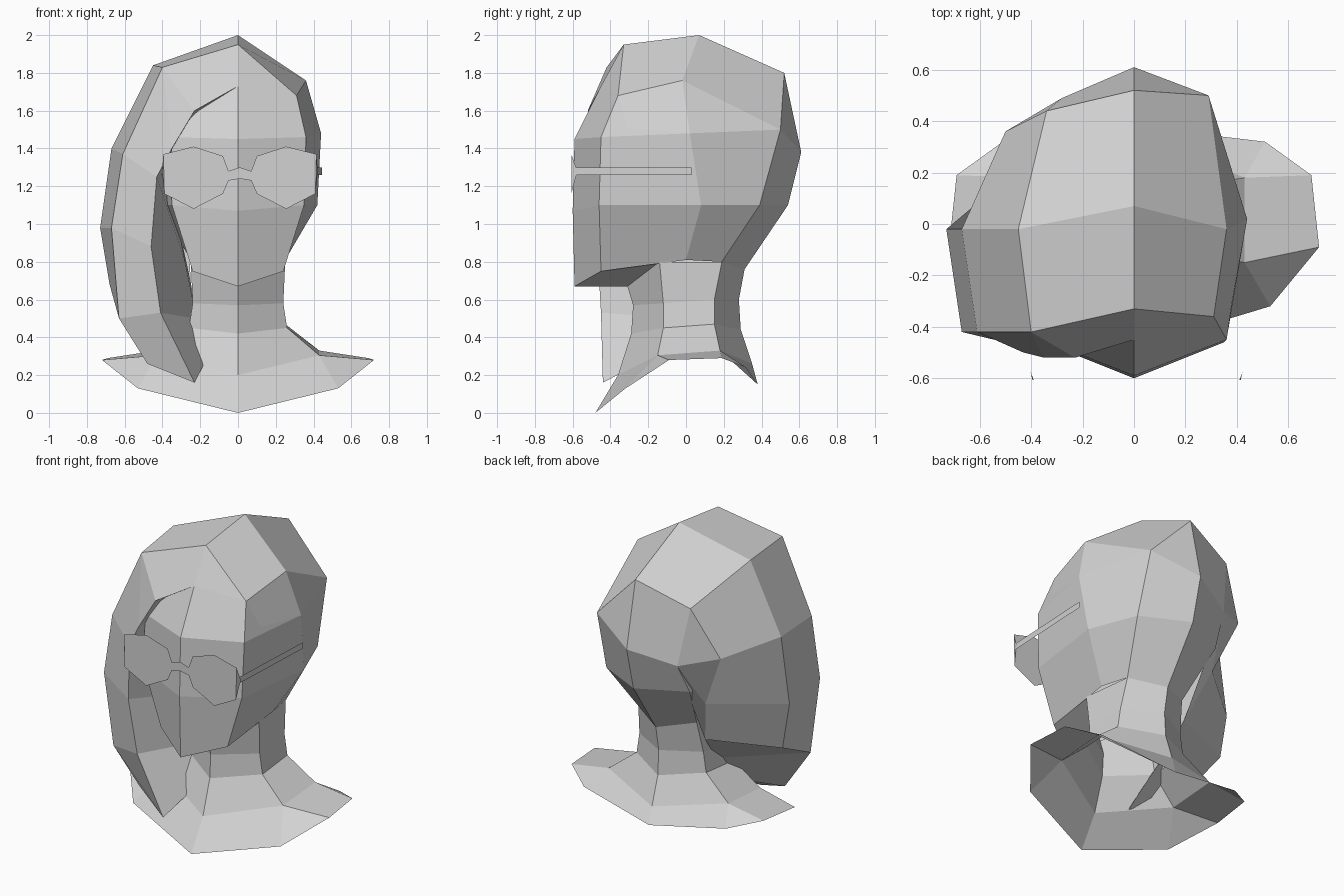
import bpy, bmesh

if "Cube" in bpy.data.objects:
    bpy.data.objects.remove(bpy.data.objects["Cube"], do_unlink=True)

grey = bpy.data.materials.new("clay grey")
grey.use_nodes = True
grey.diffuse_color = (0.65, 0.65, 0.65, 1)
grey.node_tree.nodes["Principled BSDF"].inputs["Base Color"].default_value = (0.65, 0.65, 0.65, 1)


def build(name, lofts, mirror=False):
    """Skin each loft (rows of points; repeated points make triangles) into one faceted sheet."""
    bm = bmesh.new()
    for rows in lofts:
        for a, b in zip(rows, rows[1:]):
            for i in range(len(a) - 1):
                pts = []
                for p in (a[i], a[i + 1], b[i + 1], b[i]):
                    if p not in pts:
                        pts.append(p)
                if len(pts) > 2:
                    bm.faces.new([bm.verts.new(p) for p in pts])
    bmesh.ops.remove_doubles(bm, verts=bm.verts, dist=0.0005)
    bmesh.ops.recalc_face_normals(bm, faces=bm.faces)
    mesh = bpy.data.meshes.new(name)
    bm.to_mesh(mesh)
    bm.free()
    mesh.materials.append(grey)
    obj = bpy.data.objects.new(name, mesh)
    bpy.context.collection.objects.link(obj)
    if mirror:
        mod = obj.modifiers.new("mirror", 'MIRROR')
        mod.use_clip = True
    return obj


# Points shared by the head parts
brow_top = (0, -.45, 1.73)
temple_top = (.31, -.36, 1.68)
temple_low = (.38, -.31, 1.51)
ear_top = (.44, .02, 1.48)
ear_low = (.42, .08, 1.10)
jaw_back = (.25, 0, .81)
nape_side = (.21, .19, .80)
neck_front = (0, -.31, .67)
neck_side = (.25, -.14, .80)
nape = (0, .31, .76)


def flip(p):
    return (-p[0], p[1], p[2])


# Neck and shoulders: rings from under the jaw out to the shoulder edge
s1, s2 = (.43, -.15, .305), (.43, .18, .33)
f2, b2 = (0, -.36, .20), (0, .35, .26)
build("neck_and_shoulders", [
    [[neck_front, neck_side, nape_side, nape],
     [(0, -.28, .57), (.24, -.12, .58), (.23, .15, .60), (0, .28, .60)],
     [(0, -.29, .42), (.26, -.12, .45), (.25, .15, .47), (0, .29, .44)],
     [f2, s1, s2, b2]],
    [[f2, s1, s1, s2, s2, b2],
     [(0, -.48, 0), (.53, -.32, .13), (.72, -.09, .28),
      (.69, .19, .29), (.51, .32, .24), (0, .38, .15)]],
], mirror=True)

# Face: forehead down to the chin, then back under the jaw
build("face", [
    [[brow_top, temple_top, temple_low],
     [(0, -.59, 1.45), (.36, -.45, 1.46), ear_top],
     [(0, -.60, 1.07), (.35, -.46, 1.10), ear_low],
     [(0, -.59, .67), (.24, -.45, .75), jaw_back],
     [neck_front, neck_side, jaw_back]],
], mirror=True)

# Hair crown line from the forehead to the nape
crown = [(0, -.33, 1.95), (0, .07, 2.0), (0, .52, 1.80), (0, .61, 1.38)]
back_low = (0, .54, 1.10)
side_back, side_low = (.29, .50, 1.50), (.30, .39, 1.10)

# Short side of the hair
build("hair_short_side", [
    [crown,
     [temple_top, (.36, -.02, 1.76), side_back, side_back],
     [temple_low, ear_top, side_back, side_back]],
    [[ear_top, side_back, crown[3]],
     [ear_low, side_low, back_low],
     [jaw_back, nape_side, nape]],
    [[crown[0], crown[0]], [brow_top, temple_top]],
])

# Long swept side: outer shell, front panel, inner panel and underside
knot = (-.28, .49, 1.30)
top_front = (-.40, -.42, 1.83)
o2, o3, o4, o5 = (-.61, -.42, 1.37), (-.67, -.42, .98), (-.63, -.38, .50), (-.48, -.33, .26)
lock_mid, lock_low, side_end = (-.35, .30, 1.0), (-.25, .16, .69), (-.68, -.02, .68)
front_edge = [brow_top, (-.23, -.52, 1.60), (-.35, -.52, 1.40), (-.43, -.50, 1.25),
              (-.46, -.47, .88), (-.41, -.45, .53), (-.23, -.44, .16)]
inner_edge = [brow_top, (-.20, -.40, 1.60), (-.34, -.10, 1.40), (-.36, -.10, 1.20),
              (-.28, 0, .80), (-.22, 0, .50), (-.18, -.25, .26)]
build("hair_long_side", [
    [crown,
     [top_front, (-.45, -.02, 1.84), (-.34, .44, 1.67), knot],
     [o2, (-.67, -.02, 1.40), (-.50, .36, 1.355), knot],
     [o3, (-.73, -.02, .98), lock_mid, knot],
     [o4, side_end, lock_low, lock_low]],
    [[crown[0], top_front, top_front, o2, o3, o4, o5], front_edge, inner_edge],
    [[o5, o4, side_end], [inner_edge[6], inner_edge[5], lock_low]],
    [[o5, o5], [front_edge[6], inner_edge[6]]],
    [inner_edge[3:6], [lock_mid, lock_low, lock_low]],
])
build("hair_back_under_lock", [
    [[crown[3], knot, flip(ear_top)],
     [back_low, flip(side_low), flip(ear_low)],
     [nape, flip(nape_side), flip(jaw_back)]],
])

# Glasses: flat front plate, hinge flaps and thin arms
CX, Y = .01, -.607
upper = [(0, 1.30), (.06, 1.28), (.09, 1.36), (.245, 1.41), (.405, 1.37)]
lower = [(0, 1.24), (.06, 1.23), (.09, 1.16), (.245, 1.08), (.40, 1.16)]
plate, arms = [], []
for s in (1, -1):
    plate.append([[(CX + s * x, Y, z) for x, z in row] for row in (upper, lower)])
    hinge = (CX + s * .412, -.575, 1.28)
    plate.append([[(CX + s * .405, Y, 1.37), (CX + s * .40, Y, 1.16)], [hinge, hinge]])
    arms.append([[(CX + s * x, y, z) for z in (1.30, 1.26)]
                 for x, y in ((.405, Y), (.435, .03))])
build("glasses_front", plate)
build("glasses_arms", arms)
